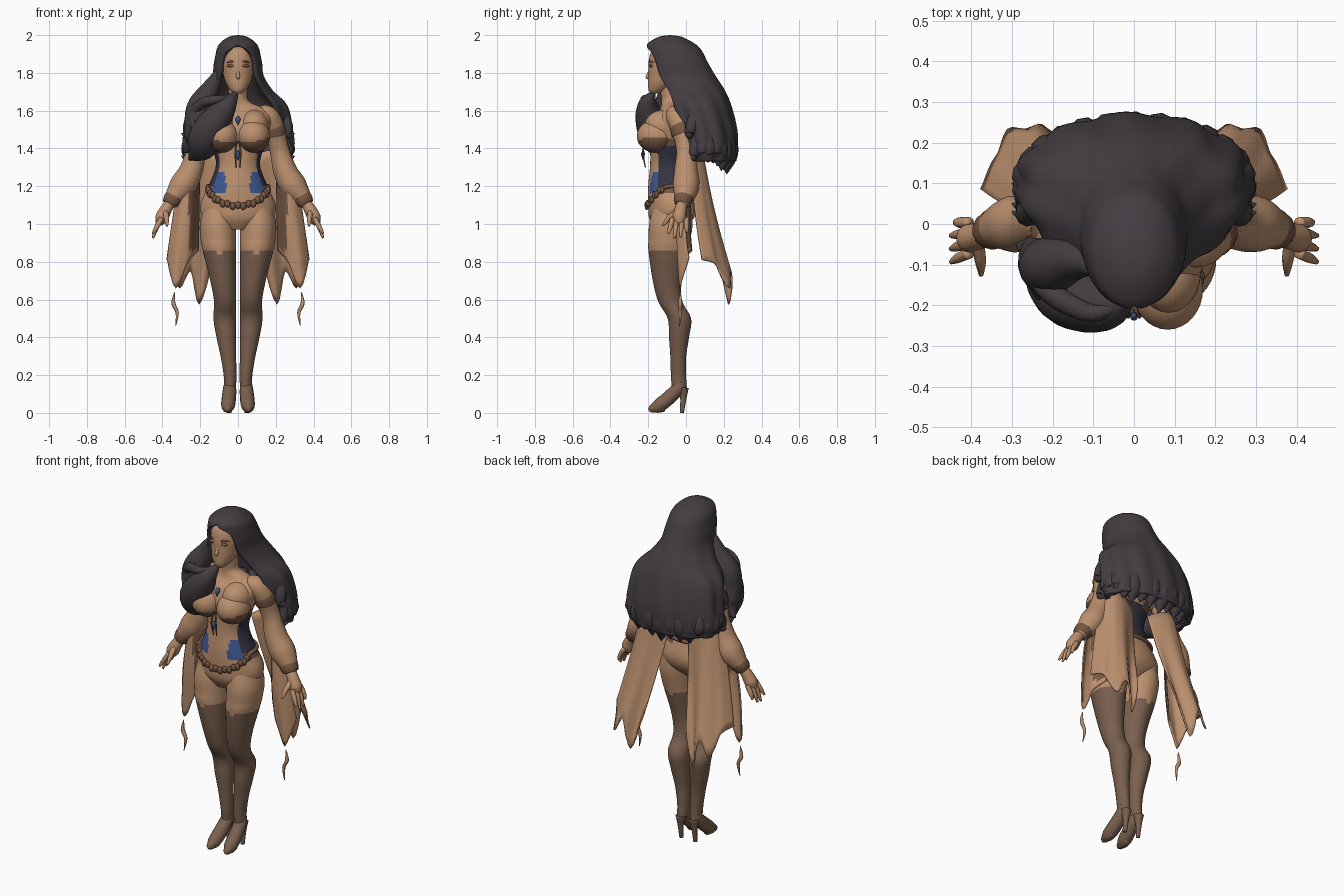
import bpy, bmesh, math
from mathutils import Vector

if "Cube" in bpy.data.objects:
    bpy.data.objects.remove(bpy.data.objects["Cube"])


def material(name, rgb):
    m = bpy.data.materials.new(name)
    m.use_nodes = True
    m.diffuse_color = (*rgb, 1)
    m.node_tree.nodes["Principled BSDF"].inputs["Base Color"].default_value = (*rgb, 1)
    return m


SKIN = material("warm tan", (0.50, 0.28, 0.157))
STOCKING = material("sheer brown", (0.195, 0.118, 0.078))
HAIR = material("charcoal hair", (0.058, 0.047, 0.056))
NAVY = material("dark navy", (0.035, 0.034, 0.055))
BLUE = material("blue satin", (0.05, 0.10, 0.30))
TRIM = material("brown trim", (0.18, 0.095, 0.055))


def smooth_rows(rows, steps):
    """Catmull-Rom interpolation through rows of numbers."""
    out = []
    for i in range(len(rows) - 1):
        a, b, c, d = (rows[max(i - 1, 0)], rows[i], rows[i + 1],
                      rows[min(i + 2, len(rows) - 1)])
        for k in range(steps):
            t = k / steps
            out.append([q + t * ((r - p) + t * ((2*p - 5*q + 4*r - s) + t * (3*q - p - 3*r + s))) / 2
                        for p, q, r, s in zip(a, b, c, d)])
    return out + [list(rows[-1])]


def grid(name, rings, mats, closed=True, rule=None, thick=0):
    """Skin a list of equal-length point rings."""
    bm = bmesh.new()
    vs = [[bm.verts.new(p) for p in ring] for ring in rings]
    n = len(vs[0])
    for lo, hi in zip(vs, vs[1:]):
        for j in range(n if closed else n - 1):
            k = (j + 1) % n
            bm.faces.new((lo[j], lo[k], hi[k], hi[j]))
    if closed:
        bm.faces.new(vs[0])
        bm.faces.new(vs[-1])
    bmesh.ops.remove_doubles(bm, verts=bm.verts, dist=0.0002)
    bmesh.ops.recalc_face_normals(bm, faces=bm.faces)
    return finish(name, bm, mats, rule, thick)


def finish(name, bm, mats, rule=None, thick=0):
    for f in bm.faces:
        f.smooth = True
        if rule:
            f.material_index = rule(f.calc_center_median())
    me = bpy.data.meshes.new(name)
    bm.to_mesh(me)
    bm.free()
    ob = bpy.data.objects.new(name, me)
    bpy.context.collection.objects.link(ob)
    for m in mats:
        me.materials.append(m)
    if thick:
        mod = ob.modifiers.new("thickness", "SOLIDIFY")
        mod.thickness = thick
        mod.offset = 0
    return ob


def loft(name, rows, mats, rule=None, steps=4, n=32):
    """Horizontal ellipses from rows of z, x, y, x radius, y radius."""
    rings = [[(x + rx * math.sin(j * math.tau / n), y - ry * math.cos(j * math.tau / n), z)
              for j in range(n)] for z, x, y, rx, ry in smooth_rows(rows, steps)]
    return grid(name, rings, mats, rule=rule)


def tube(name, rows, mat, steps=5, n=14):
    """Round tube from rows of x, y, z, radius."""
    pts = smooth_rows(rows, steps)
    rings, prev, side = [], None, None
    for i, p in enumerate(pts):
        t = (Vector(pts[min(i + 1, len(pts) - 1)][:3]) - Vector(pts[max(i - 1, 0)][:3])).normalized()
        side = t.orthogonal().normalized() if prev is None else prev.rotation_difference(t) @ side
        prev, up = t, t.cross(side)
        r = max(p[3], 0.001)
        rings.append([Vector(p[:3]) + r * (side * math.cos(a) + up * math.sin(a))
                      for a in (j * math.tau / n for j in range(n))])
    return grid(name, rings, [mat])


def ball(name, loc, size, mats, rule=None, segs=24):
    bm = bmesh.new()
    bmesh.ops.create_uvsphere(bm, u_segments=segs, v_segments=segs * 2 // 3, radius=1)
    for v in bm.verts:
        v.co = Vector([c + s * q for c, s, q in zip(loc, size, v.co)])
    return finish(name, bm, mats, rule)


# Torso with corset panels
TORSO = [(0.97, 0, -.09, .08, .07), (1.03, 0, -.077, .18, .118), (1.1, 0, -.07, .2, .13),
         (1.2, 0, -.083, .157, .117), (1.31, 0, -.09, .117, .1), (1.4, 0, -.088, .135, .103),
         (1.48, 0, -.09, .16, .113), (1.56, 0, -.08, .175, .096), (1.61, 0, -.072, .14, .066),
         (1.65, 0, -.08, .06, .05), (1.7, 0, -.085, .05, .05), (1.76, 0, -.09, .05, .05)]


def corset(c):
    x = abs(c.x)
    if not 1.165 < c.z < 1.46 or x < .06:
        return int(c.y > -.05 and 1.2 < c.z < 1.43)
    if c.z > 1.42 or (c.z < 1.2 and c.y > -.15):
        return 3
    if c.z < 1.28 and c.y < -.15 and x > .06 + max(0, c.z - 1.2) * .2:
        return 2
    return int(c.y > -.12 or x > .1)


loft("torso", TORSO, [SKIN, NAVY, BLUE, TRIM], corset, steps=6, n=64)

# Hip belt with beads, dipping at the front
fine = smooth_rows(TORSO, 12)


def on_torso(z, a, grow=.004):
    r = min(fine, key=lambda q: abs(q[0] - z))
    return (r[1] + (r[3] + grow) * math.sin(a), r[2] - (r[4] + grow) * math.cos(a), z)


def belt_z(a):
    return 1.2 - .1 * max(0, math.cos(a)) ** 2


tube("hip_belt", [(*on_torso(belt_z(a), a), .011) for a in (k * math.tau / 40 for k in range(41))],
     TRIM, steps=1, n=8)
for k in range(-9, 10):
    a = k * .135
    x, y, z = on_torso(belt_z(a), a, .009)
    ball("belt_bead", (x, y, z - .008 * (k % 2)), (.016, .012, .02), [TRIM], segs=9)

# Head and face
loft("head", [(1.69, 0, -.165, .018, .02), (1.71, 0, -.15, .042, .048), (1.75, 0, -.125, .066, .076),
              (1.8, 0, -.107, .08, .092), (1.86, 0, -.1, .085, .098), (1.92, 0, -.09, .075, .088),
              (1.96, 0, -.08, .02, .03)], [SKIN])
tube("nose", [(0, -.188, 1.825, .007), (0, -.196, 1.797, .009), (0, -.203, 1.778, .011),
              (0, -.193, 1.768, .004)], SKIN)
ball("lips", (0, -.19, 1.745), (.018, .007, .006), [TRIM], segs=12)

# Hair shell, open around the face
rings = []
for z, y, rx, ry, gap in smooth_rows([
        (1.988, -.085, .0, .0, 0), (1.98, -.083, .045, .055, 0), (1.95, -.08, .086, .112, 0),
        (1.925, -.067, .1, .13, 22), (1.9, -.06, .106, .14, 38), (1.85, -.045, .116, .15, 45),
        (1.78, -.02, .126, .165, 48), (1.7, .025, .175, .17, 50), (1.62, .06, .25, .167, 48),
        (1.5, .09, .272, .165, 53), (1.41, .1, .28, .16, 58), (1.335, .11, .26, .142, 66)], 5):
    wave = .03 * min(1, max(0, (1.85 - z) * 3))
    g = math.radians(max(gap, 0))
    ring = []
    for j in range(73):
        a = g + (math.tau - 2 * g) * j / 72
        w = 1 + wave * math.sin(11 * a + 7 * z)
        ring.append((rx * w * math.sin(a), y - ry * w * math.cos(a), z))
    rings.append(ring)
grid("hair_shell", rings, [HAIR], closed=False, thick=.024)

# Loose lock ends along the lower hair
for k in range(-8, 9):
    a = k * .24
    sx, cy = math.sin(a), math.cos(a)
    drop = 1.35 - .07 * max(0, cy) + .012 * (k % 3)
    tube("hair_end", [(.245 * sx, .095 + .13 * cy, 1.5, .02), (.26 * sx, .1 + .135 * cy, 1.41, .042),
                      (.25 * sx + .006 * (k % 2), .105 + .12 * cy, (1.4 + drop) / 2, .04),
                      (.255 * sx + .012, .1 + .115 * cy, drop - .015, .003)], HAIR, n=10)
for s in (1, -1):
    for y, z in ((.03, 1.52), (.1, 1.44), (.05, 1.4)):
        tube("side_flick", [(s * .23, y + .03, z + .09, .03), (s * .257, y, z, .034),
                            (s * .268, y - .01, z - .05, .022), (s * .3, y, z - .04, .002)], HAIR, n=10)

# Large lock swept forward over the right shoulder
tube("front_curl", [(-.005, -.17, 1.70, .008), (-.05, -.2, 1.64, .048), (-.1, -.195, 1.57, .074),
                    (-.16, -.16, 1.48, .09), (-.2, -.1, 1.4, .075), (-.26, -.05, 1.34, .004)], HAIR, n=20)
tube("shoulder_curl", [(-.1, -.1, 1.8, .025), (-.15, -.09, 1.71, .05), (-.2, -.1, 1.62, .07),
                       (-.215, -.1, 1.53, .07), (-.23, -.07, 1.43, .055), (-.29, -.05, 1.38, .003)], HAIR, n=20)
tube("curl_ridge", [(-.02, -.19, 1.68, .006), (-.1, -.22, 1.66, .022), (-.19, -.18, 1.64, .028),
                    (-.24, -.13, 1.57, .026), (-.2, -.19, 1.5, .024), (-.1, -.24, 1.54, .008)], HAIR)

# Pendants and lacing
tube("pendant", [(0, -.183, 1.57, .004), (0, -.19, 1.555, .014), (0, -.197, 1.525, .002)], BLUE, n=8)
tube("bodice_gem", [(0, -.225, 1.39, .003), (0, -.228, 1.37, .01), (0, -.225, 1.335, .002)], BLUE, n=8)

for s in (1, -1):
    side = "left_" if s > 0 else "right_"
    tube(side + "bodice_lace", [(s * .005, -.215, 1.44, .004), (s * .014, -.228, 1.38, .005),
                                (s * .01, -.215, 1.3, .003)], TRIM, n=6)

    # Bust with darker lower cup
    ball(side + "bust", (s * .083, -.16, 1.465), (.087, .1, .088), [SKIN, TRIM],
         lambda c: int(c.z < 1.433 + .3 * max(0, abs(c.x) - .085)), 32)
    ball(side + "upper_chest", (s * .085, -.115, 1.52), (.08, .105, .085), [SKIN])
    ball(side + "eye", (s * .035, -.185, 1.838), (.024, .012, .009), [TRIM], segs=12)
    tube(side + "brow", [(s * .012, -.191, 1.853, .004), (s * .035, -.188, 1.86, .006),
                         (s * .06, -.168, 1.854, .003)], STOCKING, n=6)

    # Leg with stocking, foot and heel
    loft(side + "leg", [(1.1, s * .095, -.072, .085, .1), (1.0, s * .106, -.08, .096, .115),
                        (.92, s * .104, -.088, .094, .11), (.86, s * .099, -.095, .088, .104),
                        (.7, s * .079, -.1, .068, .076), (.59, s * .069, -.083, .058, .064),
                        (.5, s * .07, -.035, .06, .062), (.4, s * .062, -.037, .052, .053),
                        (.3, s * .051, -.041, .041, .042), (.2, s * .042, -.04, .034, .04),
                        (.13, s * .042, -.035, .031, .04)],
         [SKIN, STOCKING], lambda c: int(c.z < .845 + .25 * abs(abs(c.x) - .1)), n=36, steps=6)
    tube(side + "foot", [(s * .043, -.025, .16, .03), (s * .045, -.05, .12, .036), (s * .049, -.1, .072, .038),
                         (s * .053, -.145, .038, .036), (s * .055, -.175, .024, .024),
                         (s * .055, -.198, .015, .008)], STOCKING)
    tube(side + "toe_box", [(s * .055, -.11, .025, .02), (s * .055, -.15, .03, .03),
                            (s * .055, -.19, .019, .018)], STOCKING)
    tube(side + "heel", [(s * .043, -.015, .13, .03), (s * .045, -.014, .08, .017),
                         (s * .046, -.022, 0, .011)], STOCKING)

    # Arm, sleeve and bands
    tube(side + "arm", [(s * .1, -.07, 1.58, .04), (s * .155, -.05, 1.57, .058), (s * .195, -.025, 1.5, .054),
                        (s * .22, 0, 1.4, .046)], SKIN)
    tube(side + "sleeve", [(s * .195, -.022, 1.5, .053), (s * .22, 0, 1.39, .052), (s * .25, 0, 1.28, .063),
                           (s * .295, 0, 1.2, .07), (s * .34, -.01, 1.14, .05),
                           (s * .365, -.02, 1.1, .03)], SKIN, n=18)
    tube(side + "arm_band", [(s * .185, -.03, 1.52, .056), (s * .194, -.025, 1.5, .058),
                             (s * .2, -.02, 1.47, .056)], TRIM)
    tube(side + "cuff", [(s * .338, -.01, 1.14, .051), (s * .35, -.015, 1.125, .049),
                         (s * .36, -.018, 1.105, .042)], TRIM)

    # Hand
    tube(side + "palm", [(s * .355, -.018, 1.12, .026), (s * .385, -.03, 1.07, .033),
                         (s * .405, -.035, 1.03, .035), (s * .42, -.035, 1.0, .018)], SKIN)
    for k, tip in enumerate((.95, .925, .93, .955)):
        y = -.072 + .025 * k
        tube(side + "finger", [(s * .405, y, 1.03, .014), (s * .43, y * 1.15, .985, .013),
                               (s * (.45 - .01 * (k == 3)), y * 1.3, tip, .006)], SKIN, n=8)
    tube(side + "thumb", [(s * .385, -.04, 1.07, .016), (s * .378, -.09, 1.03, .014),
                          (s * .376, -.125, .99, .006)], SKIN, n=8)

    # Hanging sleeve drapes with pointed hems and a darker inner fold
    def drape(name, columns, bow, rule=None):
        cols = smooth_rows(columns, 4)
        sheet = []
        for i in range(15):
            t = i / 14
            ring = []
            for j, c in enumerate(cols):
                p = Vector(c[:3]).lerp(Vector(c[3:]), t)
                p.y += bow * math.sin(math.pi * t) + .006 * t * math.sin(j * 1.2)
                ring.append((s * p.x, p.y, p.z))
            sheet.append(ring)
        grid(side + name, sheet, [SKIN, TRIM], closed=False, rule=rule, thick=.008)

    drape("back_drape", [(.05, .05, 1.34, .14, .2, .78), (.1, .075, 1.37, .205, .232, .575),
                         (.16, .085, 1.39, .25, .238, .75), (.2, .08, 1.39, .31, .225, .66),
                         (.23, .06, 1.38, .34, .16, .78), (.25, .03, 1.36, .375, .09, .81)], -.012)
    drape("front_drape", [(.205, .03, 1.22, .21, .03, .86), (.25, -.04, 1.2, .265, -.02, .8),
                          (.29, -.04, 1.17, .33, -.03, .66), (.33, 0, 1.13, .375, .01, .82)], -.01,
          lambda c: int(abs(c.x) < .262 and c.z > .86))
    tube(side + "ribbon_end", [(s * .335, -.03, .64, .002), (s * .342, -.03, .58, .011),
                               (s * .322, -.03, .53, .009), (s * .33, -.035, .46, .002)], SKIN, n=6)
